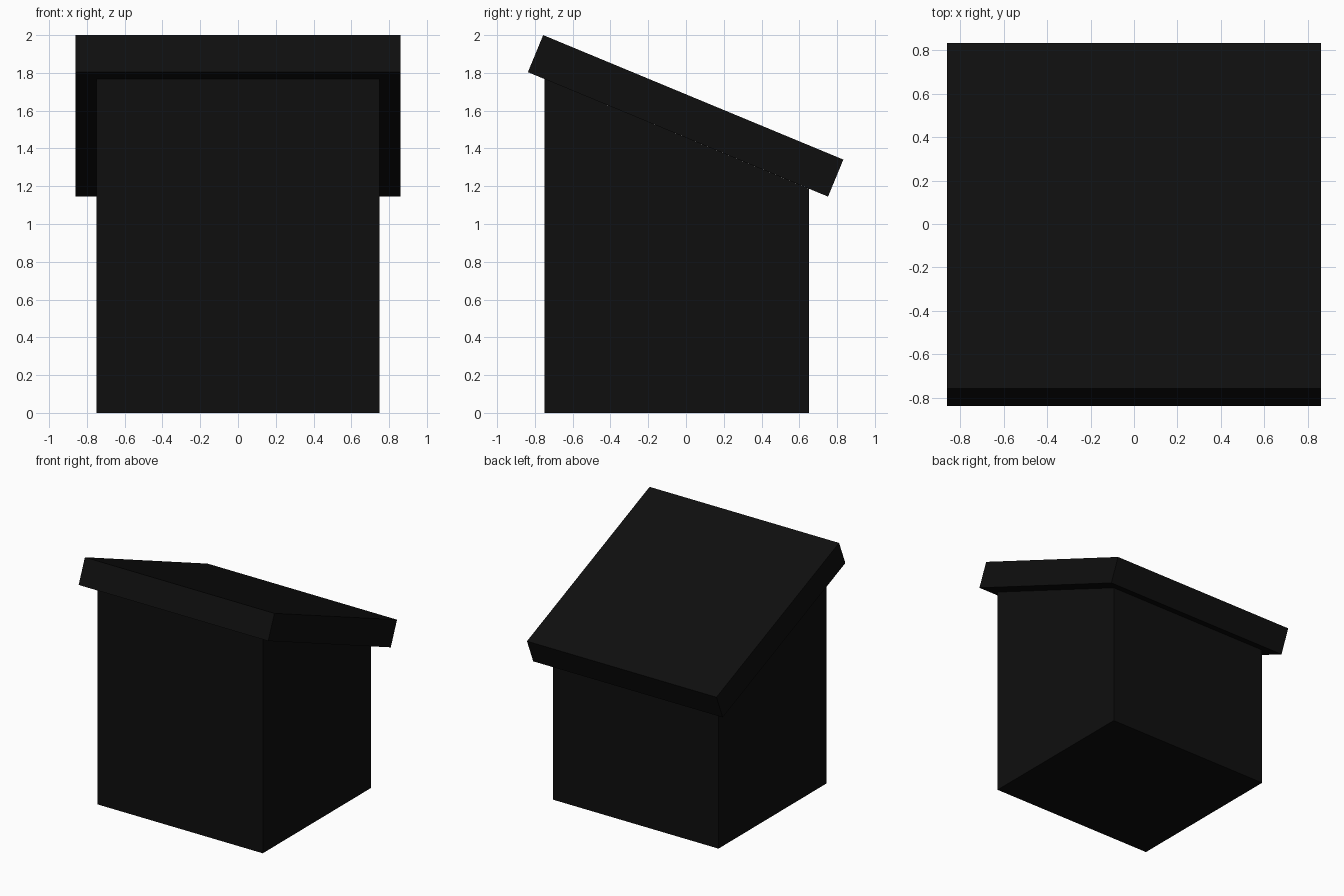
import bpy
import bmesh

cube = bpy.data.objects.get("Cube")
if cube:
    bpy.data.objects.remove(cube, do_unlink=True)

# Single near-black finish
black = bpy.data.materials.new("matte_black")
black.use_nodes = True
colour = (0.0045, 0.0045, 0.0045, 1)
black.diffuse_color = colour
black.node_tree.nodes["Principled BSDF"].inputs["Base Color"].default_value = colour


def side_prism(name, profile, half_width):
    """Extrude a side profile of (y, z) points across x."""
    bm = bmesh.new()
    face = bm.faces.new([bm.verts.new((-half_width, y, z)) for y, z in profile])
    extruded = bmesh.ops.extrude_face_region(bm, geom=[face])["geom"]
    verts = [v for v in extruded if isinstance(v, bmesh.types.BMVert)]
    bmesh.ops.translate(bm, verts=verts, vec=(2 * half_width, 0, 0))
    bmesh.ops.recalc_face_normals(bm, faces=bm.faces)
    mesh = bpy.data.meshes.new(name)
    bm.to_mesh(mesh)
    bm.free()
    mesh.materials.append(black)
    obj = bpy.data.objects.new(name, mesh)
    bpy.context.collection.objects.link(obj)
    return obj


# Closed body with a top that slopes down to the back
side_prism("body", [(-0.75, 0), (0.65, 0), (0.65, 1.187), (-0.75, 1.768)], 0.75)

# Thick slanted roof slab overhanging on all sides
side_prism("roof", [(-0.837, 1.804), (0.752, 1.145), (0.833, 1.341), (-0.756, 2)], 0.86)
